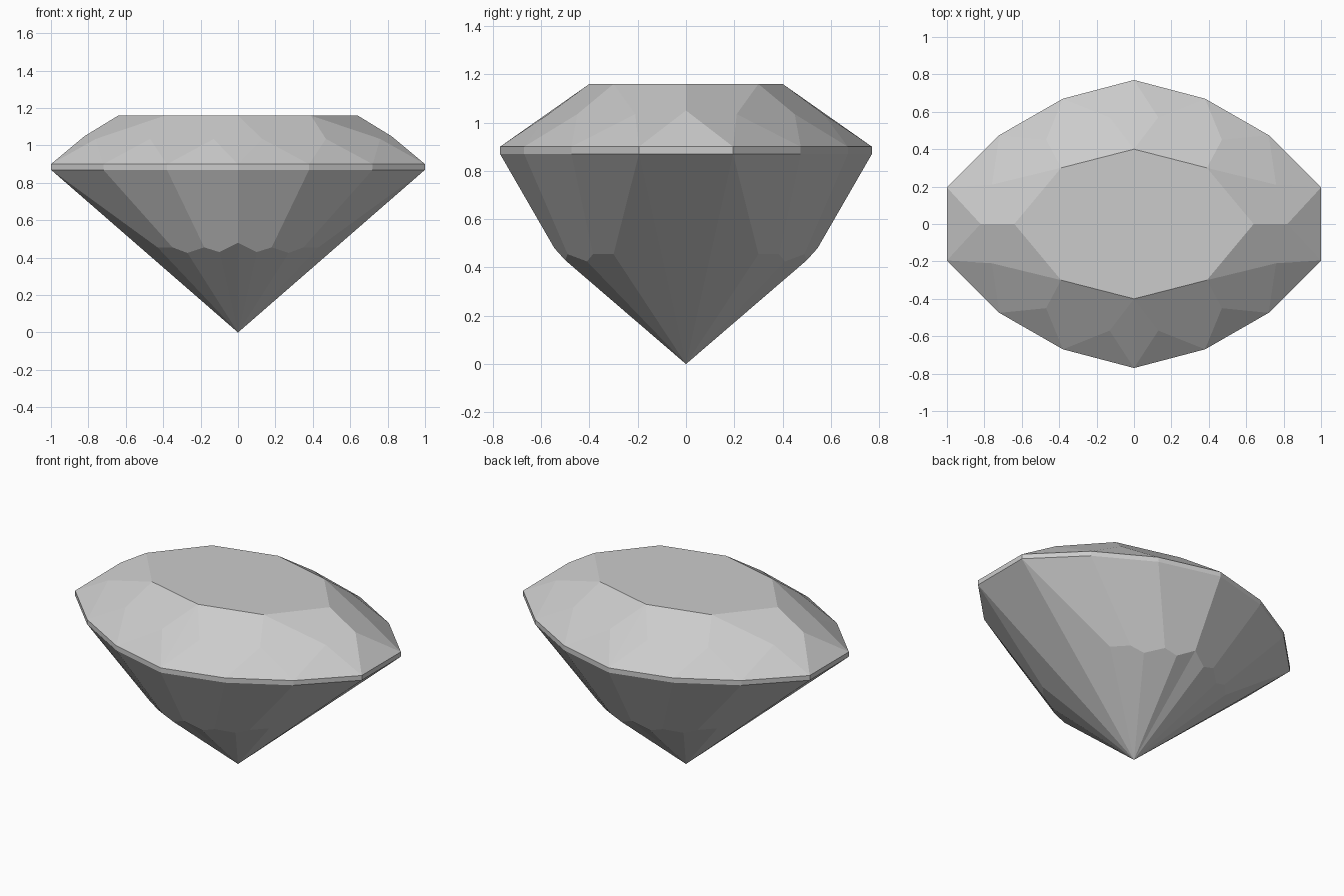
import bpy
import bmesh

cube = bpy.data.objects.get("Cube")
if cube:
    bpy.data.objects.remove(cube, do_unlink=True)

stone = bpy.data.materials.new("pale_grey_stone")
stone.use_nodes = True
colour = (0.6, 0.6, 0.6, 1)
stone.diffuse_color = colour
stone.node_tree.nodes["Principled BSDF"].inputs["Base Color"].default_value = colour

TABLE_Z, GIRDLE_TOP, GIRDLE_BOTTOM = 1.16, 0.90, 0.87

# Girdle outline of one quarter, from the front middle to the right-hand end
outline = [(0, -0.77), (0.38, -0.67), (0.72, -0.475), (1, -0.195), (1, 0)]
upper = [(x, y, GIRDLE_TOP) for x, y in outline]
lower = [(x, y, GIRDLE_BOTTOM) for x, y in outline]


def mirrored_part(name, faces):
    """Build one quarter from faces of points, then mirror it across x and y."""
    bm = bmesh.new()
    for face in faces:
        bm.faces.new([bm.verts.new(p) for p in face])
    bmesh.ops.remove_doubles(bm, verts=bm.verts, dist=0.0005)
    bmesh.ops.recalc_face_normals(bm, faces=bm.faces)
    # Make the shell point away from the middle of the stone
    for f in bm.faces:
        centre = f.calc_center_median()
        centre.z -= 0.8
        if f.normal.dot(centre) < 0:
            f.normal_flip()
    mesh = bpy.data.meshes.new(name)
    bm.to_mesh(mesh)
    bm.free()
    mesh.materials.append(stone)
    part = bpy.data.objects.new(name, mesh)
    bpy.context.collection.objects.link(part)
    mirror = part.modifiers.new("quarters", 'MIRROR')
    mirror.use_axis = (True, True, False)
    mirror.use_clip = True
    mirror.merge_threshold = 0.0005
    return part


# Crown: flat table, main kites, star pentagons and girdle triangles
t_front, t_corner, t_end = [(x, y, TABLE_Z) for x, y in ((0, -0.4), (0.39, -0.3), (0.64, 0))]
m_front, m_side, m_rear = (0.13, -0.57, 1.035), (0.47, -0.45, 1.035), (0.76, -0.21, 1.035)
m_end = (0.82, 0, 1.05)
g0, g1, g2, g3, g4 = upper
mirrored_part("crown", [
    (t_front, t_corner, t_end, (0, 0, TABLE_Z)),
    (t_front, g0, m_front),
    (t_front, m_front, g1, m_side, t_corner),
    (t_corner, m_side, g2, m_rear),
    (t_corner, m_rear, g3, m_end, t_end),
    (g0, g1, m_front),
    (g1, g2, m_side),
    (g2, g3, m_rear),
    (g3, g4, m_end),
])

# Girdle: thin upright band
mirrored_part("girdle", [
    (lower[i], lower[i + 1], upper[i + 1], upper[i]) for i in range(len(outline) - 1)
])

# Pavilion: steep upper facets above kites that meet at the point
culet = (0, 0, 0)
peak0, peak1, peak2 = (0, -0.545, 0.48), (0.18, -0.49, 0.455), (0.35, -0.385, 0.455)
dip0, dip1, dip2 = (0.1, -0.5, 0.43), (0.27, -0.41, 0.425), (0.43, -0.3, 0.455)
g0, g1, g2, g3, g4 = lower
mirrored_part("pavilion", [
    (g0, g1, peak1, dip0, peak0),
    (g1, g2, peak2, dip1, peak1),
    (g2, g3, dip2, peak2),
    (g3, g4, culet),
    (g3, culet, dip2),
    (culet, dip0, peak0),
    (culet, dip1, peak1, dip0),
    (culet, dip2, peak2, dip1),
])
